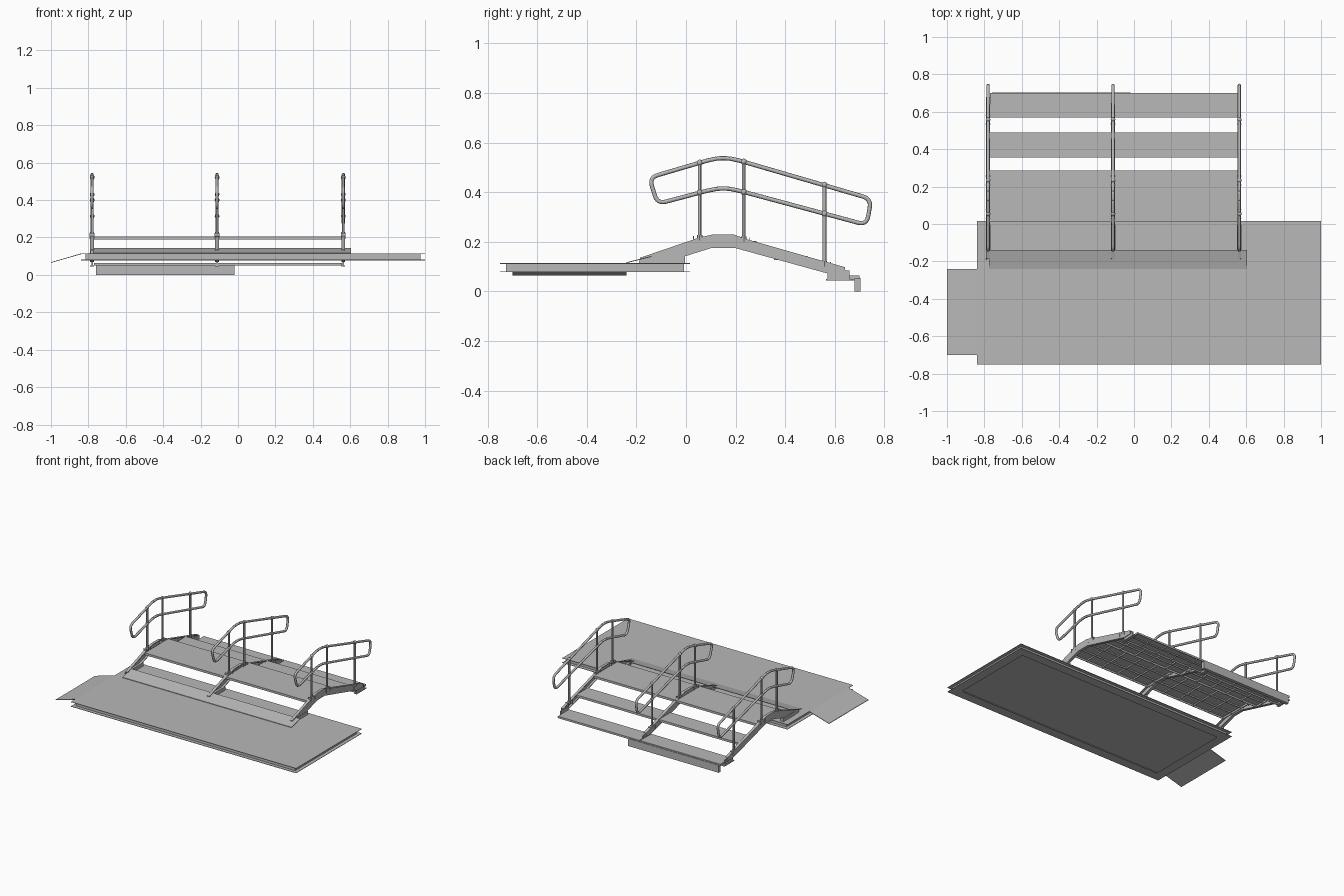
import bpy, bmesh
from mathutils import Vector

cube = bpy.data.objects.get("Cube")
if cube:
    bpy.data.objects.remove(cube, do_unlink=True)

steel = bpy.data.materials.new("galvanised_grey")
steel.use_nodes = True
GREY = (0.48, 0.48, 0.48, 1)
steel.diffuse_color = GREY
steel.node_tree.nodes["Principled BSDF"].inputs["Base Color"].default_value = GREY


def finish(name, bm):
    bmesh.ops.recalc_face_normals(bm, faces=bm.faces)
    mesh = bpy.data.meshes.new(name)
    bm.to_mesh(mesh)
    bm.free()
    mesh.materials.append(steel)
    obj = bpy.data.objects.new(name, mesh)
    bpy.context.collection.objects.link(obj)
    return obj


def add_box(bm, x0, x1, y0, y1, z0, z1):
    verts = bmesh.ops.create_cube(bm, size=1)["verts"]
    for v in verts:
        v.co = ((x0, x1)[v.co.x > 0], (y0, y1)[v.co.y > 0], (z0, z1)[v.co.z > 0])


def add_prism(bm, outline, x0, x1):
    """Extrude a (y, z) outline along x."""
    face = bm.faces.new([bm.verts.new((x0, y, z)) for y, z in outline])
    ext = bmesh.ops.extrude_face_region(bm, geom=[face])["geom"]
    verts = [g for g in ext if isinstance(g, bmesh.types.BMVert)]
    bmesh.ops.translate(bm, verts=verts, vec=(x1 - x0, 0, 0))


def add_frame(bm, x0, x1, y0, y1, z0, z1, w):
    """Rectangular ring of four bars, w wide."""
    add_box(bm, x0, x1, y0, y0 + w, z0, z1)
    add_box(bm, x0, x1, y1 - w, y1, z0, z1)
    add_box(bm, x0, x0 + w, y0 + w, y1 - w, z0, z1)
    add_box(bm, x1 - w, x1, y0 + w, y1 - w, z0, z1)


def rounded_loop(corners, radius, steps=6):
    """Round the corners of a closed (y, z) path."""
    path = []
    pts = [Vector(c) for c in corners]
    for i, p in enumerate(pts):
        a = p + (pts[i - 1] - p).normalized() * radius
        b = p + (pts[(i + 1) % len(pts)] - p).normalized() * radius
        for k in range(steps + 1):
            t = k / steps
            path.append(a * (1 - t) ** 2 + p * 2 * t * (1 - t) + b * t * t)
    return path


# Platform: top sheet, edge beam web, bottom flange ring
X0, X1, Y0, Y1 = -0.84, 1.0, -0.75, 0.016
bm = bmesh.new()
add_box(bm, X0, X1, Y0, Y1, 0.111, 0.114)
finish("platform_deck", bm)
bm = bmesh.new()
add_frame(bm, X0 + .025, X1 - .025, Y0 + .025, Y1 - .025, 0.081, 0.111, 0.01)
add_frame(bm, X0, X1, Y0, Y1, 0.078, 0.081, 0.07)
finish("platform_frame", bm)

# Sloping side flap
flap = bmesh.new()
add_box(flap, -1.0, X0, -0.70, -0.24, 0.110, 0.114)
for v in flap.verts:
    if v.co.x < -0.9:
        v.co.z -= 0.046
finish("side_flap", flap)

# Sloping threshold plate in front of the bridge
bm = bmesh.new()
add_prism(bm, [(-.24, .114), (-.14, .139), (-.14, .143), (-.24, .118)], -0.775, 0.605)
finish("threshold_plate", bm)

# Crossing deck and steps: thin sheets with turned-down lips and ribs below
BAYS = ((-0.77, -0.115), (-0.109, 0.556))


def tread(name, y0, y1, top, depth, seams):
    bm = bmesh.new()
    for x0, x1 in BAYS:
        add_box(bm, x0, x1, y0, y1, top - 0.003, top)
        add_frame(bm, x0, x1, y0, y1, top - depth, top - 0.003, 0.004)
        for i in range(1, 5):
            x = x0 + (x1 - x0) * i / 5
            add_box(bm, x - .002, x + .002, y0 + .004, y1 - .004,
                    top - depth * 0.8, top - 0.003)
        for i in range(1, seams + 1):
            y = y0 + (y1 - y0) * i / (seams + 1)
            add_box(bm, x0 + .004, x1 - .004, y - .002, y + .002,
                    top - depth * 0.8, top - 0.003)
    finish(name, bm)


tread("crossing_deck", 0.01, 0.285, 0.204, 0.016, 2)
tread("middle_step", 0.355, 0.49, 0.142, 0.016, 1)
tread("lower_step", 0.57, 0.70, 0.064, 0.014, 1)

# Kick panel hanging behind the lower step
bm = bmesh.new()
add_box(bm, -0.76, -0.02, 0.68, 0.704, 0.0, 0.055)
finish("kick_panel", bm)

# Side profiles shared by the three stringers and rails
TOP = [(-.185, .136), (.055, .218), (.105, .229), (.195, .229), (.24, .212), (.64, .098)]
BOTTOM = [(.645, .07), (.58, .07), (.195, .176), (.105, .176), (-.01, .14), (-.10, .115), (-.19, .115)]
UPPER = [(-.148, .459), (.10, .532), (.15, .540), (.20, .532), (.747, .373)]
LOWER = [(.728, .268), (.20, .410), (.15, .418), (.10, .410), (-.115, .353)]
POSTS = ((.055, .205, .519, .399), (.233, .20, .523, .401), (.558, .10, .430, .314))


def stringer(name, x, side):
    bm = bmesh.new()
    inner, outer = x + side * 0.010, x - side * 0.010
    add_prism(bm, TOP + BOTTOM, outer, outer + side * 0.005)
    for edge, lift in ((TOP, -.005), (BOTTOM[1:-1], .005)):
        strip = edge + [(y, z + lift) for y, z in reversed(edge)]
        add_prism(bm, strip, outer, inner)
    # Foot on the platform
    add_box(bm, x - .012, x + .012, -0.145, -0.005, 0.114, 0.14)
    # Seat and bracket joining the stringer to the lower step
    add_box(bm, x - .010, x + .010, 0.565, 0.68, 0.044, 0.050)
    add_box(bm, x - .004, x + .004, 0.57, 0.66, 0.050, 0.085)
    finish(name, bm)


def handrail(name, x):
    path = rounded_loop(UPPER + LOWER, 0.036)
    curve = bpy.data.curves.new(name, "CURVE")
    curve.dimensions = "3D"
    curve.bevel_depth = 0.0085
    curve.bevel_resolution = 2
    spline = curve.splines.new("POLY")
    spline.points.add(len(path) - 1)
    for point, (y, z) in zip(spline.points, path):
        point.co = (x, y, z, 1)
    spline.use_cyclic_u = True
    curve.materials.append(steel)
    obj = bpy.data.objects.new(name, curve)
    bpy.context.collection.objects.link(obj)
    bpy.ops.object.select_all(action="DESELECT")
    obj.select_set(True)
    bpy.context.view_layer.objects.active = obj
    bpy.ops.object.convert(target="MESH")


def posts(name, x):
    bm = bmesh.new()
    for y, base, top, mid in POSTS:
        def tube(radius, z0, z1):
            new = bmesh.ops.create_cone(bm, cap_ends=True, segments=12, radius1=radius,
                                        radius2=radius, depth=z1 - z0)["verts"]
            bmesh.ops.translate(bm, verts=new, vec=(x, y, (z0 + z1) / 2))
        tube(0.0075, base, top)
        # Rail fittings
        for z in (top, mid):
            ball = bmesh.ops.create_uvsphere(bm, u_segments=12, v_segments=8, radius=0.0125)["verts"]
            bmesh.ops.translate(bm, verts=ball, vec=(x, y, z))
        # Base clamp and bolts
        tube(0.011, base, base + 0.022)
        for dy in (-0.024, 0.024):
            add_box(bm, x - .013, x + .013, y + dy - .002, y + dy + .002, base - .008, base + .018)
    obj = finish(name, bm)
    bpy.ops.object.select_all(action="DESELECT")
    obj.select_set(True)
    bpy.context.view_layer.objects.active = obj
    bpy.ops.object.shade_smooth_by_angle()


for label, x, side in (("right", -0.78, 1), ("middle", -0.112, 1), ("left", 0.563, -1)):
    stringer(label + "_stringer", x, side)
    handrail(label + "_handrail", x)
    posts(label + "_rail_posts", x)
